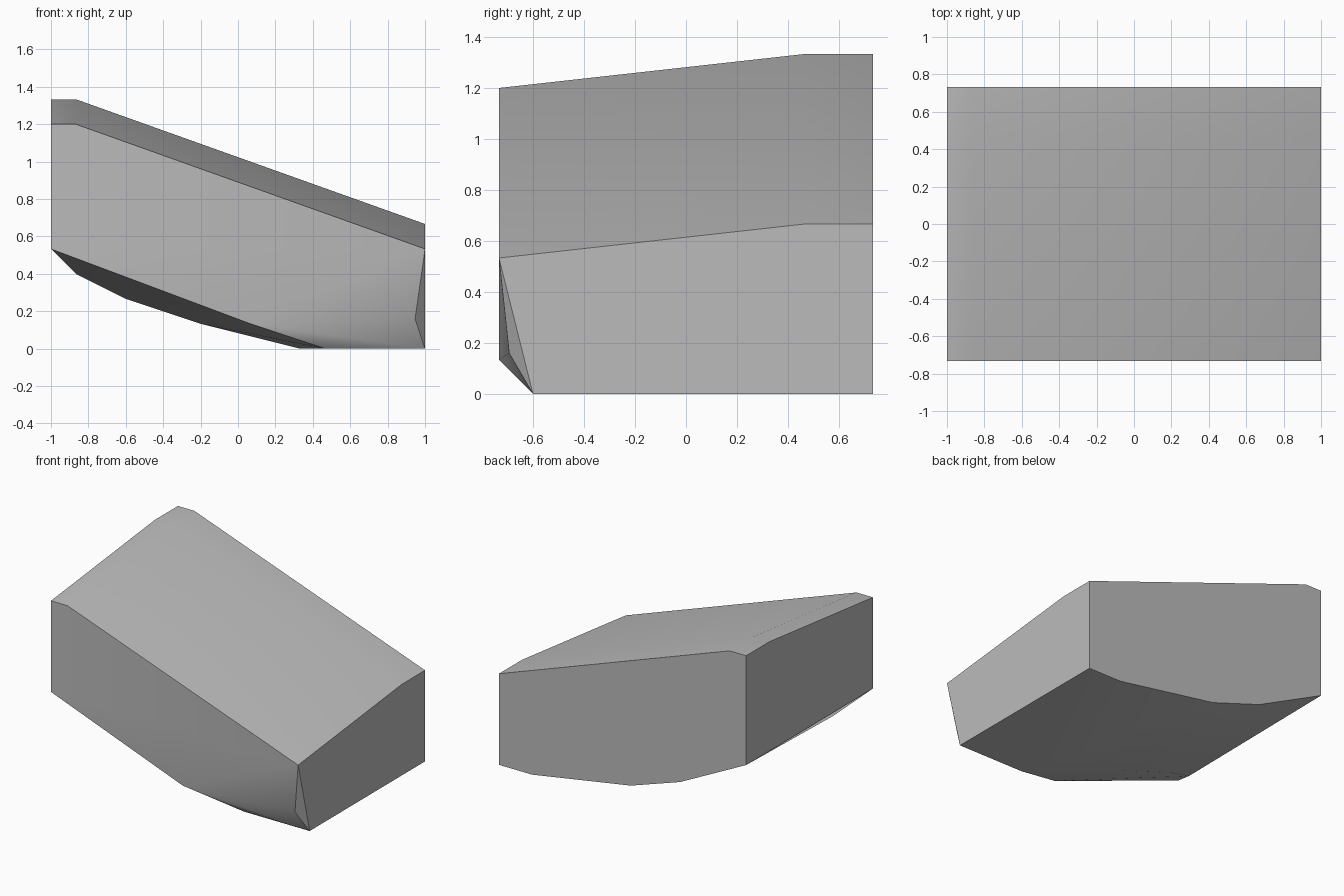
import bpy
import bmesh
import math
from mathutils import Vector

default_cube = bpy.data.objects.get("Cube")
if default_cube:
    bpy.data.objects.remove(default_cube, do_unlink=True)

# The block sits on a lattice: fifteen cells wide, eleven deep, ten high
WIDTH, DEPTH = 15, 11
CELL = 2 / WIDTH


def lattice_point(column, row, level):
    return Vector((column - WIDTH / 2, row - DEPTH / 2, level)) * CELL


def make_material(name, colour):
    material = bpy.data.materials.new(name)
    material.use_nodes = True
    material.diffuse_color = colour
    shader = material.node_tree.nodes["Principled BSDF"]
    shader.inputs["Base Color"].default_value = colour
    return material


# Sloping top: one profile repeated at the front edge, the ridge and the back
top_profile = [(0, 9), (1, 9), (WIDTH, 4)]
top_rows = [(0, 0), (9, 1), (DEPTH, 1)]
points = [(column, row, level + rise)
          for row, rise in top_rows
          for column, level in top_profile]

# Lower rim of the back face
back_rim = [(WIDTH, 0), (13, 0), (7, 1), (4, 2), (0, 4)]
points += [(column, DEPTH, level) for column, level in back_rim]

# Keel bulging out below the side and back rims
points += [(1, 2, 3), (3, 3, 2), (6, 3, 1), (10, 4, 0)]

# Lower rim of the front face, with its chamfered corner
points += [(0, 0, 4), (8, 0, 1), (11, 1, 0), (WIDTH, 1, 0), (14.6, 0.3, 1.2)]

# Wrap the rims in one closed convex skin
bm = bmesh.new()
for point in points:
    bm.verts.new(lattice_point(*point))
bmesh.ops.convex_hull(bm, input=bm.verts[:])
bmesh.ops.dissolve_limit(bm, angle_limit=math.radians(0.5),
                         verts=bm.verts[:], edges=bm.edges[:])
bmesh.ops.recalc_face_normals(bm, faces=bm.faces[:])

mesh = bpy.data.meshes.new("stone_block")
bm.to_mesh(mesh)
bm.free()
mesh.materials.append(make_material("stone_grey", (0.5, 0.5, 0.5, 1)))

stone_block = bpy.data.objects.new("stone_block", mesh)
bpy.context.collection.objects.link(stone_block)

# Soft shading over the gentle bends, crisp main edges
bpy.ops.object.select_all(action="DESELECT")
stone_block.select_set(True)
bpy.context.view_layer.objects.active = stone_block
bpy.ops.object.shade_smooth_by_angle(angle=math.radians(30))
